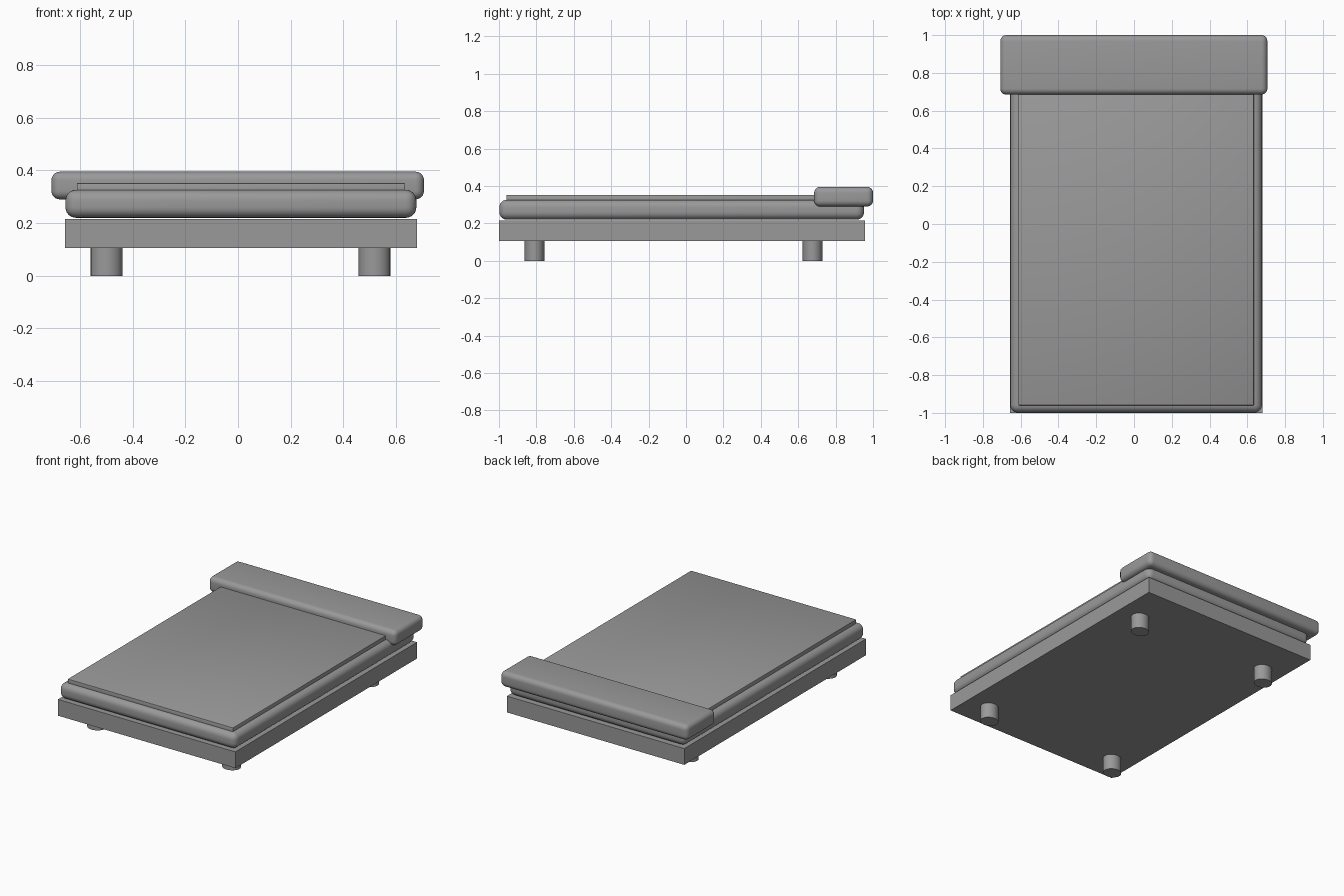
import bpy
import bmesh
from mathutils import Matrix, Vector

old = bpy.data.objects.get("Cube")
if old:
    bpy.data.objects.remove(old, do_unlink=True)

GREY = (0.32, 0.32, 0.32, 1.0)
mat = bpy.data.materials.new("plain grey")
mat.use_nodes = True
mat.diffuse_color = GREY
mat.node_tree.nodes["Principled BSDF"].inputs["Base Color"].default_value = GREY


def add_part(name, bm):
    mesh = bpy.data.meshes.new(name)
    bm.to_mesh(mesh)
    bm.free()
    mesh.materials.append(mat)
    obj = bpy.data.objects.new(name, mesh)
    bpy.context.collection.objects.link(obj)
    return obj


def smooth(obj):
    bpy.ops.object.select_all(action="DESELECT")
    obj.select_set(True)
    bpy.context.view_layer.objects.active = obj
    bpy.ops.object.shade_smooth_by_angle(angle=0.6)


def box(name, low, high, bevel=0.0, segments=6):
    """Box between two corners, with optionally rounded edges."""
    low, high = Vector(low), Vector(high)
    bm = bmesh.new()
    bmesh.ops.create_cube(bm, size=1, matrix=Matrix.LocRotScale(
        (low + high) / 2, None, high - low))
    if bevel:
        bmesh.ops.bevel(bm, geom=bm.edges[:], offset=bevel, segments=segments,
                        profile=0.5, affect="EDGES", clamp_overlap=True)
    obj = add_part(name, bm)
    if bevel:
        smooth(obj)
    return obj


# Bed frame and bedding
box("bed_base", (-0.657, -1, 0.105), (0.68, 0.957, 0.216))
box("mattress", (-0.655, -0.998, 0.22), (0.677, 0.952, 0.326), 0.04)
box("blanket", (-0.612, -0.96, 0.31), (0.634, 0.72, 0.352), 0.003, 2)
box("pillow", (-0.708, 0.685, 0.29), (0.706, 1, 0.395), 0.032)

# Four short round legs
for side, x in (("right", -0.499), ("left", 0.518)):
    for end, y in (("front", -0.81), ("back", 0.677)):
        bm = bmesh.new()
        bmesh.ops.create_cone(
            bm, cap_ends=True, segments=32, radius1=1, radius2=1, depth=1,
            matrix=Matrix.LocRotScale((x, y, 0.055), None, (0.06, 0.053, 0.11)))
        smooth(add_part(f"{end}_{side}_leg", bm))
